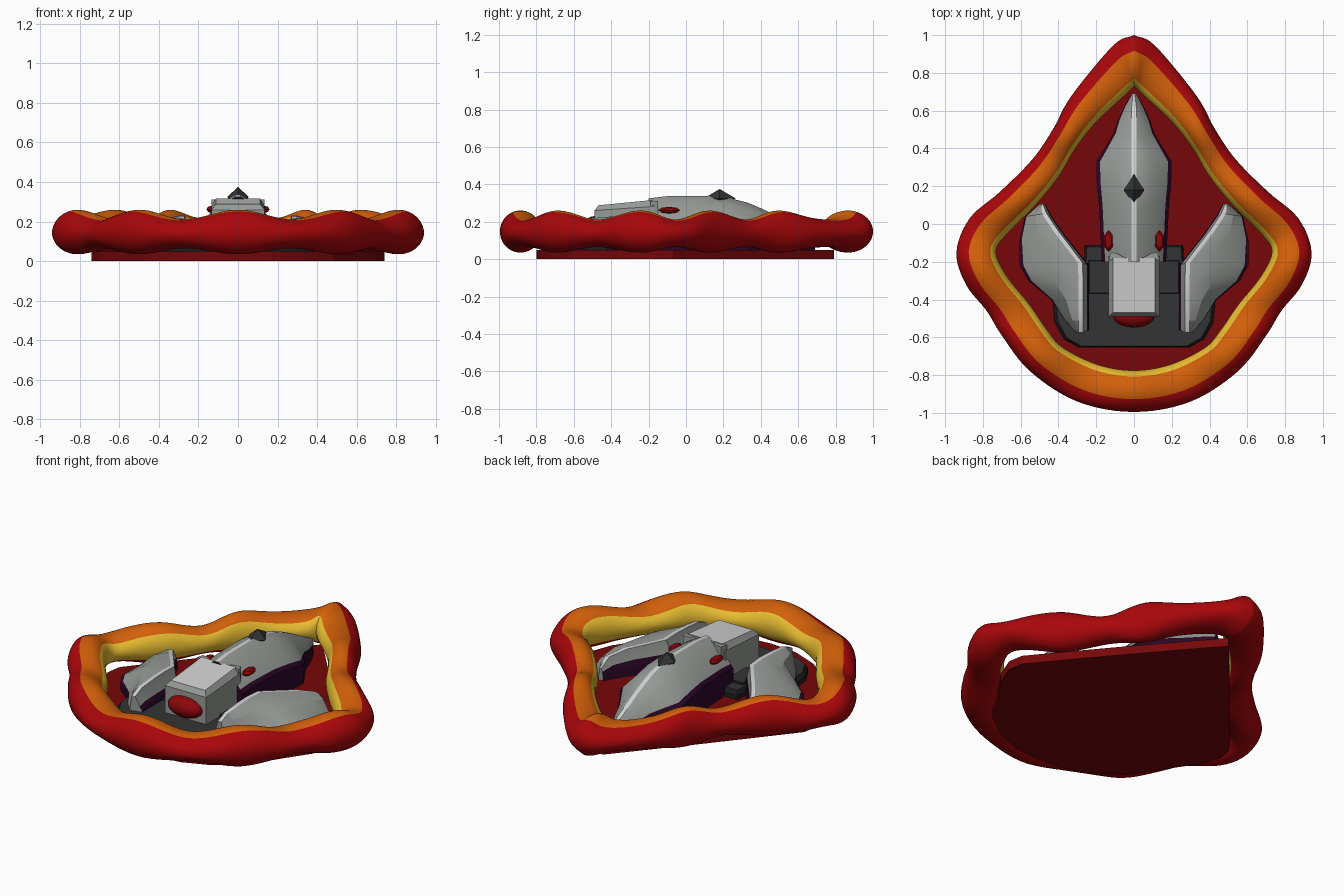
import bpy, bmesh, math
from mathutils import Vector

if "Cube" in bpy.data.objects:
    bpy.data.objects.remove(bpy.data.objects["Cube"])

COL = {
    "red": (0.40, 0.002, 0.003), "orange": (0.64, 0.115, 0.003),
    "yellow": (0.80, 0.50, 0.03), "dark_red": (0.18, 0.002, 0.003),
    "deep_red": (0.26, 0.002, 0.003),
    "grey": (0.31, 0.33, 0.31), "light_grey": (0.64, 0.64, 0.64),
    "charcoal": (0.034, 0.034, 0.035), "black": (0.012, 0.012, 0.012),
    "purple": (0.025, 0.002, 0.020),
}
MATS = {}
for n, c in COL.items():
    MATS[n] = bpy.data.materials.new(n)
    MATS[n].diffuse_color = (*c, 1)


def finish(name, bm, mats, smooth=None):
    bmesh.ops.remove_doubles(bm, verts=bm.verts, dist=1e-5)
    bmesh.ops.recalc_face_normals(bm, faces=bm.faces)
    me = bpy.data.meshes.new(name)
    bm.to_mesh(me)
    bm.free()
    ob = bpy.data.objects.new(name, me)
    bpy.context.collection.objects.link(ob)
    for m in mats:
        me.materials.append(MATS[m])
    if smooth:
        bpy.ops.object.select_all(action='DESELECT')
        ob.select_set(True)
        bpy.context.view_layer.objects.active = ob
        bpy.ops.object.shade_smooth_by_angle(angle=math.radians(smooth))
    return ob


def loft(name, sections, strips, closed=False, smooth=None, cap=None):
    """Skin closed sections; strips gives the colour of each lengthwise strip."""
    bm = bmesh.new()
    mats = list(dict.fromkeys(strips + ([cap] if cap else [])))
    rows = [[bm.verts.new(p) for p in s] for s in sections]
    n = len(strips)
    for k in range(len(rows) if closed else len(rows) - 1):
        a, b = rows[k], rows[(k + 1) % len(rows)]
        for j in range(n):
            f = bm.faces.new((a[j], a[(j + 1) % n], b[(j + 1) % n], b[j]))
            f.material_index = mats.index(strips[j])
    if not closed:
        for r in (rows[0], rows[-1]):
            bm.faces.new(r).material_index = mats.index(cap) if cap else 0
    return finish(name, bm, mats, smooth)


def prism(name, half, z0, z1, mat, inset=0.0, top=None):
    """Slab from the right half of an outline, mirrored, with a sloped top rim."""
    pts = half + [(-x, y) for x, y in reversed(half) if x > 0]
    cy = sum(p[1] for p in pts) / len(pts)
    k = 1 - inset
    secs = [[(x, y, z0) for x, y in pts], [(x, y, z1 - inset * 0.5) for x, y in pts]]
    if inset:
        secs.append([(x * k, cy + (y - cy) * k, z1) for x, y in pts])
    return loft(name, secs, [mat] * len(pts), cap=top)


def ellipsoid(name, loc, size, mat, seg=24, rings=12, smooth=40):
    bm = bmesh.new()
    bmesh.ops.create_uvsphere(bm, u_segments=seg, v_segments=rings, radius=1)
    for v in bm.verts:
        v.co = Vector([v.co[i] * size[i] + loc[i] for i in range(3)])
    return finish(name, bm, [mat], smooth)


# Wavy tube border: outer and inner edge of the right half, front to back
EDGE = [
    (0, -0.995, 0, -0.775), (0.30, -0.94, 0.19, -0.745), (0.55, -0.78, 0.375, -0.655),
    (0.70, -0.59, 0.46, -0.56), (0.78, -0.46, 0.55, -0.43), (0.89, -0.32, 0.67, -0.28),
    (0.94, -0.15, 0.73, -0.15), (0.87, 0.03, 0.68, -0.06), (0.71, 0.17, 0.53, 0.09),
    (0.54, 0.34, 0.40, 0.25), (0.43, 0.50, 0.31, 0.40), (0.33, 0.68, 0.20, 0.54),
    (0.11, 0.945, 0.05, 0.68), (0, 1.0, 0, 0.73)]
CREST = [0, 2.2, 5.4, 8.0, 10.3, 13.0]  # edge rows where the tube swells


def catmull(p0, p1, p2, p3, t):
    return 0.5 * (2 * p1 + (p2 - p0) * t + (2 * p0 - 5 * p1 + 4 * p2 - p3) * t * t
                  + (3 * p1 - p0 - 3 * p2 + p3) * t ** 3)


def swell(u):
    for a, b in zip(CREST, CREST[1:]):
        if u <= b:
            return math.cos(2 * math.pi * (u - a) / (b - a))


E = [Vector(e) for e in EDGE]
flip = lambda e: Vector((-e[0], e[1], -e[2], e[3]))
P = [flip(E[1])] + E + [2 * E[-1] - E[-2]]
half = [(catmull(*P[i:i + 4], j / 6), swell(i + j / 6)) for i in range(len(E) - 1) for j in range(6)]
half.append((E[-1], swell(len(E) - 1)))
loop = half + [(flip(e), w) for e, w in half[-2:0:-1]]
N = 48
rings = []
for e, wave in loop:
    top, bot = 0.236 + 0.024 * wave, 0.050 - 0.015 * wave
    cz, rz = (top + bot) / 2, (top - bot) / 2
    o, i = Vector(e[:2]), Vector(e[2:])
    ring = []
    for j in range(N):
        a = 2 * math.pi * j / N
        p = (o + i) / 2 + (o - i) / 2 * math.cos(a)
        ring.append((p.x, p.y, cz + rz * math.sin(a)))
    rings.append(ring)


def tube_colour(j):
    a = (j + 0.5) * 360 / N
    return "orange" if 67 < a < 135 else "yellow" if 135 < a < 214 else "red"


loft("wavy_border", rings, [tube_colour(j) for j in range(N)], closed=True, smooth=50)

# Base slab and dark deck with black rims
prism("base_slab", [(0, -0.80), (0.17, -0.785), (0.33, -0.72), (0.48, -0.61), (0.58, -0.45),
                    (0.69, -0.29), (0.74, -0.16), (0.725, -0.07), (0.56, 0.13), (0.36, 0.37),
                    (0, 0.79)], 0, 0.05, "dark_red")
prism("rear_deck", [(0, -0.655), (0.29, -0.655), (0.37, -0.61), (0.42, -0.52), (0.43, -0.42),
                    (0.27, -0.30), (0.26, -0.11), (0, -0.11)], 0.05, 0.10, "black", 0.04, "charcoal")
prism("deck_step", [(0, -0.37), (0.25, -0.37), (0.25, -0.19), (0, -0.19)],
      0.09, 0.112, "black", 0.06, "charcoal")

# Central hull: y, half width, shoulder height, ridge height
HULL = [(-0.20, 0.170, 0.20, 0.325), (-0.10, 0.175, 0.21, 0.337), (0.10, 0.185, 0.21, 0.338),
        (0.22, 0.197, 0.20, 0.330), (0.33, 0.200, 0.18, 0.302), (0.41, 0.15, 0.165, 0.268),
        (0.48, 0.108, 0.15, 0.235), (0.55, 0.085, 0.13, 0.198), (0.62, 0.052, 0.115, 0.16),
        (0.69, 0.012, 0.10, 0.125)]
secs = []
for y, w, zs, zt in HULL:
    r = min(0.012, w * 0.4)
    right = [(w, y, 0.05), (w, y, zs - 0.02), (w * 0.9, y, zs),
             (w * 0.5, y, zs + (zt - zs) * 0.68), (r, y, zt)]
    secs.append(right + [(-x, y2, z) for x, y2, z in reversed(right)])
loft("central_hull", secs, ["purple", "purple", "grey", "grey", "light_grey",
                           "grey", "grey", "purple", "purple", "purple"], smooth=25)

# Side wings: outer edge, ridge, inner edge, ridge height
WING = [((0.50, 0.105), (0.487, 0.105), (0.47, 0.105), 0.12),
        ((0.575, 0.04), (0.475, 0.055), (0.435, 0.04), 0.175),
        ((0.605, -0.08), (0.415, -0.035), (0.365, -0.06), 0.205),
        ((0.605, -0.22), (0.285, -0.205), (0.237, -0.22), 0.227),
        ((0.56, -0.30), (0.282, -0.30), (0.237, -0.30), 0.232),
        ((0.44, -0.40), (0.282, -0.40), (0.237, -0.40), 0.228),
        ((0.37, -0.51), (0.282, -0.51), (0.237, -0.51), 0.218),
        ((0.31, -0.575), (0.282, -0.575), (0.237, -0.56), 0.19)]
for side, label in ((1, "right"), (-1, "left")):
    secs = []
    for o, m, i, z in WING:
        o, m, i = Vector(o), Vector(m), Vector(i)
        d = (o - m).normalized() * min(0.012, (o - m).length * 0.4)
        zo, zi = 0.05 + (z - 0.05) * 0.3, 0.05 + (z - 0.05) * 0.45
        ps = [(o, 0.05), (o, zo - 0.01), (m + (o - m) * 0.94, zo),
              (m + (o - m) * 0.5, zo + (z - zo) * 0.74), (m + d, z), (m - d, z),
              (i + (m - i) * 0.25, zi + 0.02), (i, zi), (i, 0.05)]
        secs.append([(p.x * side, p.y, h) for p, h in ps])
    loft(label + "_wing", secs, ["purple", "purple", "grey", "grey", "light_grey",
                                "grey", "purple", "purple", "purple"], smooth=25, cap="grey")
    # Red side lights and rear horns of the cabin
    ellipsoid(label + "_light", (0.135 * side, -0.09, 0.262), (0.028, 0.058, 0.018),
              "deep_red", 6, 4, None)
    horn = [[(x * side, y, z) for x, y in ((0.03, -0.19), (0.135, -0.19), (0.125, -0.15), (0.09, -0.155))]
            for z in (0.22, 0.312)]
    loft(label + "_horn", horn, ["grey"] * 4)

# Cabin block with chamfered, forward-sloping roof
cabin = []
for x, y0, y1, z0, z1 in ((0.135, -0.49, -0.17, 0.06, 0.06), (0.135, -0.49, -0.17, 0.26, 0.282),
                          (0.112, -0.468, -0.18, 0.288, 0.316)):
    cabin.append([(-x, y0, z0), (x, y0, z0), (x, y1, z1), (-x, y1, z1)])
ob = loft("cabin", cabin, ["grey"] * 4)
ob.data.materials.append(MATS["light_grey"])
for f in ob.data.polygons:
    if f.normal.z > 0.9:
        f.material_index = 1
ellipsoid("nose_light", (0, -0.49, 0.17), (0.11, 0.058, 0.06), "deep_red")

# Dark crystal on the ridge
ellipsoid("crystal", (0, 0.18, 0.325), (0.055, 0.085, 0.05), "charcoal", 4, 2, None)

for m in bpy.data.materials:
    if m.users and not m.is_grease_pencil:
        m.use_nodes = True
        m.node_tree.nodes["Principled BSDF"].inputs["Base Color"].default_value = m.diffuse_color
